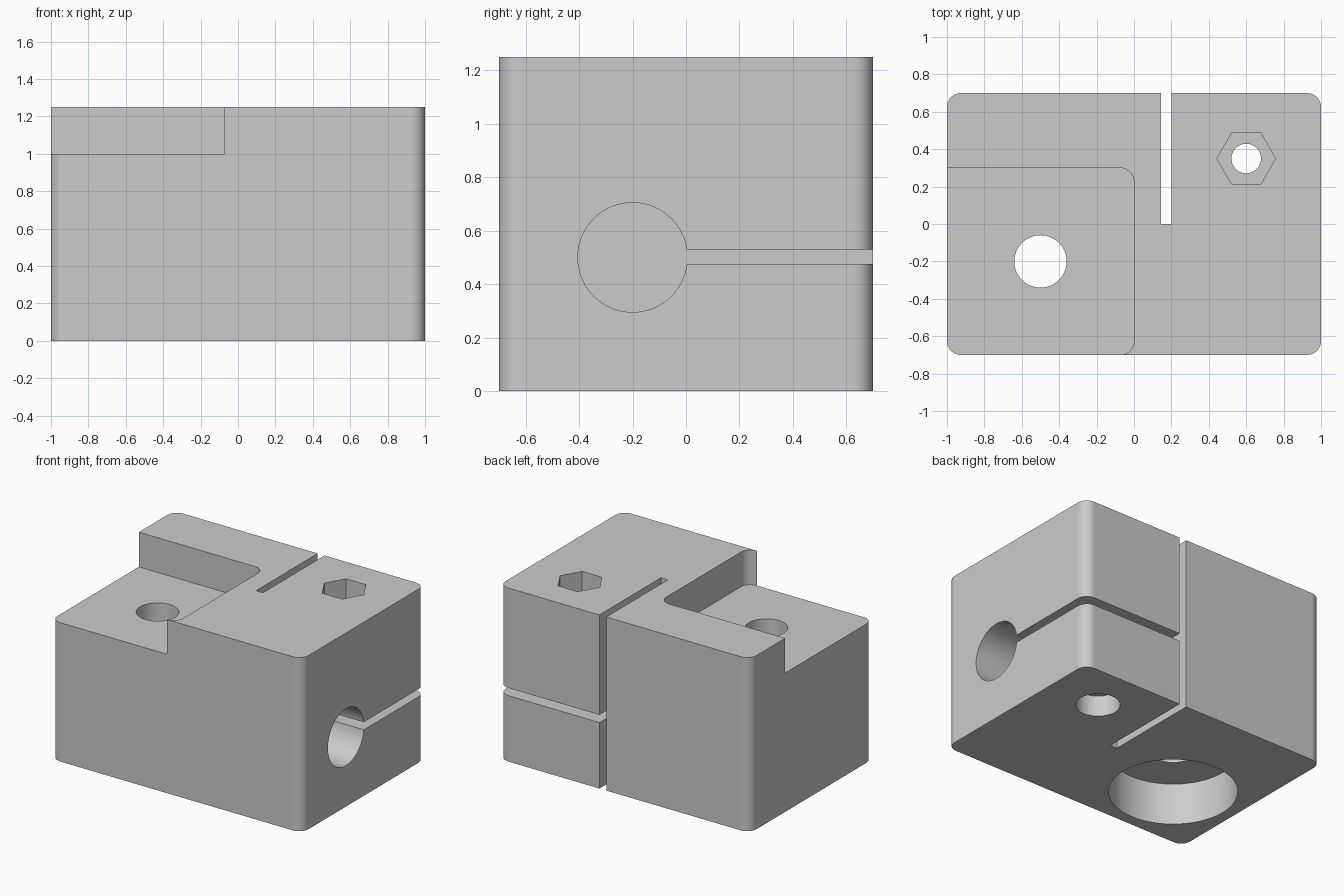
import bpy, bmesh, math
from mathutils import Matrix, Vector

cube = bpy.data.objects.get("Cube")
if cube:
    bpy.data.objects.remove(cube, do_unlink=True)

grey = bpy.data.materials.new("plain grey")
grey.use_nodes = True
grey.diffuse_color = (0.6, 0.6, 0.6, 1)
grey.node_tree.nodes["Principled BSDF"].inputs["Base Color"].default_value = (0.6, 0.6, 0.6, 1)


def prism(name, outline, low, high, turn=None):
    """Extrude a flat outline from low to high along z, then optionally turn it."""
    bm = bmesh.new()
    face = bm.faces.new([bm.verts.new((x, y, low)) for x, y in outline])
    ext = bmesh.ops.extrude_face_region(bm, geom=[face])
    top = [v for v in ext["geom"] if isinstance(v, bmesh.types.BMVert)]
    bmesh.ops.translate(bm, verts=top, vec=(0, 0, high - low))
    bmesh.ops.recalc_face_normals(bm, faces=bm.faces)
    if turn:
        bm.transform(turn)
    mesh = bpy.data.meshes.new(name)
    bm.to_mesh(mesh)
    bm.free()
    mesh.materials.append(grey)
    obj = bpy.data.objects.new(name, mesh)
    bpy.context.collection.objects.link(obj)
    return obj


def arc(cx, cy, r, start, sweep, steps):
    return [(cx + r * math.cos(math.radians(start + sweep * i / steps)),
             cy + r * math.sin(math.radians(start + sweep * i / steps))) for i in range(steps + 1)]


def circle(cx, cy, r, sides=64):
    return arc(cx, cy, r, 0, 360, sides)[:-1]


def rect(x0, x1, y0, y1):
    return [(x0, y0), (x1, y0), (x1, y1), (x0, y1)]


# Main block with rounded upright edges
W, D, H, R = 1.0, 0.7, 1.25, 0.075
outline = []
for sx, sy, start in ((1, 1, 0), (-1, 1, 90), (-1, -1, 180), (1, -1, 270)):
    outline += arc(sx * (W - R), sy * (D - R), R, start, 90, 12)
block = prism("clamp_block", outline, 0, H)

# Corner step with rounded inner corners
step = [(-1.2, 0.3), (-1.2, -0.8), (-R, -0.8)]
step += arc(-R, -D + R, R, -90, 90, 12) + arc(-R, 0.3 - R, R, 0, 90, 12)

sideways = Matrix.Rotation(math.radians(90), 4, "Y")
cutters = [
    prism("corner_step_cutter", step, 1.0, 1.4),
    # Left mounting hole and its wide recess underneath
    prism("mount_hole_cutter", circle(-0.5, -0.2, 0.14), -0.1, 1.4),
    prism("mount_recess_cutter", circle(-0.5, -0.2, 0.42, 96), -0.1, 0.3),
    # Clamp bolt hole, head recess and hexagonal nut pocket
    prism("bolt_hole_cutter", circle(0.6, 0.35, 0.079), -0.1, 1.4),
    prism("bolt_head_cutter", circle(0.6, 0.35, 0.145), -0.1, 0.15),
    prism("nut_pocket_cutter", circle(0.6, 0.35, 0.157, 6), H - 0.2, 1.4),
    # Rod bore from the side
    prism("rod_bore_cutter", circle(-0.5, -0.2, 0.205), 0.145, 1.1, sideways),
    # Clamping slots
    prism("upright_slot_cutter", rect(0.145, 0.2, 0, 0.8), -0.1, 1.4),
    prism("level_slot_cutter", rect(0.17, 1.1, -0.05, 0.8), 0.475, 0.53),
]
for cutter in cutters:
    cutter.hide_render = True
    mod = block.modifiers.new(cutter.name, "BOOLEAN")
    mod.operation = "DIFFERENCE"
    mod.solver = "EXACT"
    mod.object = cutter

# Bake the cuts and remove the cutters
graph = bpy.context.evaluated_depsgraph_get()
cut_mesh = bpy.data.meshes.new_from_object(block.evaluated_get(graph))
block.modifiers.clear()
block.data = cut_mesh
for cutter in cutters:
    bpy.data.objects.remove(cutter, do_unlink=True)

# Smooth the curved walls, keep flat faces flat and corners sharp
bm = bmesh.new()
bm.from_mesh(cut_mesh)
bm.normal_update()
for f in bm.faces:
    f.material_index = 0
    f.smooth = max(abs(c) for c in f.normal) < 0.9999
for e in bm.edges:
    e.smooth = len(e.link_faces) == 2 and e.calc_face_angle(0) < math.radians(30)
bm.to_mesh(cut_mesh)
bm.free()
